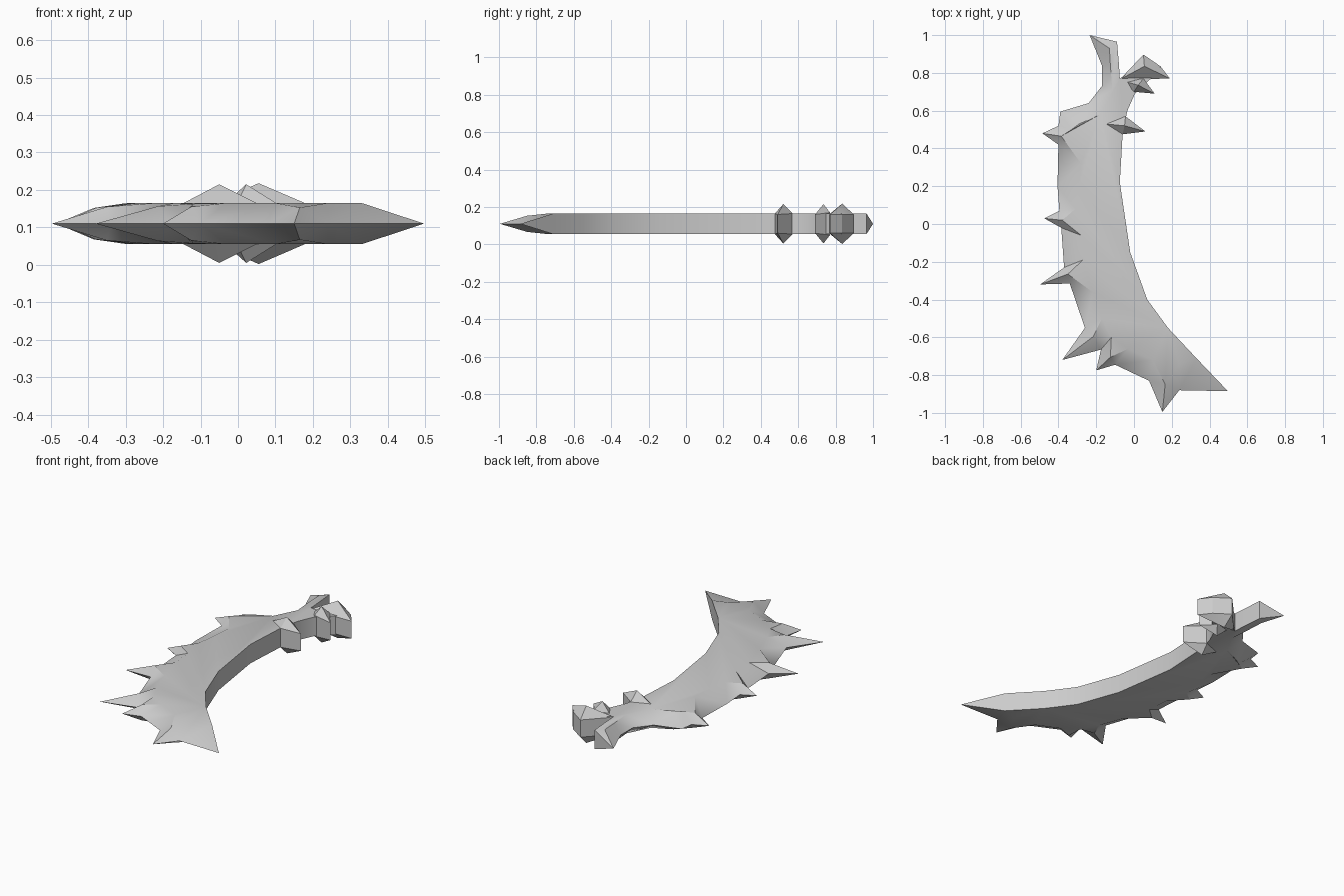
import bpy, bmesh

if "Cube" in bpy.data.objects:
    bpy.data.objects.remove(bpy.data.objects["Cube"])

MID, H = 0.11, 0.055   # middle plane and half thickness


def finish(bm, name, angle=0.5):
    bmesh.ops.recalc_face_normals(bm, faces=bm.faces)
    me = bpy.data.meshes.new(name)
    bm.to_mesh(me)
    bm.free()
    ob = bpy.data.objects.new(name, me)
    bpy.context.collection.objects.link(ob)
    bpy.context.view_layer.objects.active = ob
    ob.select_set(True)
    bpy.ops.object.shade_smooth_by_angle(angle=angle)
    ob.select_set(False)
    return ob


# Blade: sharp outer edge (x, y) paired with its raised shoulder (x, y, half height)
outer = [
    (-.235, 1.0, -.13, .93, .055), (-.17, .84, -.125, .84, .055),
    (-.17, .73, -.115, .71, .055), (-.24, .64, -.18, .58, .055),
    (-.39, .595, -.29, .53, .053), (-.40, .52, -.33, .50, .05),
    (-.485, .48, -.385, .465, .042), (-.40, .42, -.28, .32, .055),
    (-.405, .20, -.29, .20, .055), (-.395, .07, -.31, .08, .053),
    (-.475, .03, -.38, .02, .042), (-.385, -.02, -.28, -.06, .055),
    (-.37, -.23, -.27, -.19, .055), (-.497, -.32, -.35, -.265, .045),
    (-.34, -.315, -.22, -.36, .055), (-.26, -.55, -.17, -.50, .055),
    (-.38, -.72, -.215, -.595, .046), (-.175, -.665, -.12, -.60, .053),
    (-.20, -.775, -.125, -.705, .045), (-.10, -.745, -.03, -.66, .055),
    (.08, -.83, .10, -.72, .055), (.15, -.995, .165, -.85, .043),
    (.24, -.88, .24, -.74, .055),
]
# Full-thickness inner edge, from the lower point up to the forked end
inner = [(.33, -.71), (.18, -.55), (.07, -.40), (-.02, -.15), (-.075, .22),
         (-.06, .48), (-.035, .60), (.005, .69), (.09, .77), (.14, .83),
         (.05, .86), (-.075, .77), (-.08, .85), (-.09, .965)]

bm = bmesh.new()
edge = [bm.verts.new((p[0], p[1], MID)) for p in outer]
tip = bm.verts.new((.497, -.885, MID))
rims = []
for s in (1, -1):
    shoulder = [bm.verts.new((p[2], p[3], MID + s * p[4])) for p in outer]
    wall = [bm.verts.new((x, y, MID + s * H)) for x, y in inner]
    for i in range(len(edge) - 1):
        bm.faces.new((edge[i], edge[i + 1], shoulder[i + 1], shoulder[i]))
    bm.faces.new((edge[-1], tip, wall[0], shoulder[-1]))
    bm.faces.new((edge[0], shoulder[0], wall[-1]))
    bm.faces.new(shoulder + wall)
    rims.append(wall)
top, bot = rims
for i in range(len(inner) - 1):
    bm.faces.new((top[i], top[i + 1], bot[i + 1], bot[i]))
bm.faces.new((tip, top[0], bot[0]))
bm.faces.new((edge[0], top[-1], bot[-1]))
bm.normal_update()
bmesh.ops.triangulate(bm, faces=bm.faces, ngon_method='EAR_CLIP')
finish(bm, "blade", 0.6)


# Faceted thorn collars wrapped round the grip: points mirrored about the middle plane
def collar(name, pts):
    bm = bmesh.new()
    for x, y, h in pts:
        for s in ((1, -1) if h else (1,)):
            bm.verts.new((x, y, MID + s * h))
    res = bmesh.ops.convex_hull(bm, input=bm.verts)
    junk = [v for v in res["geom_interior"] if isinstance(v, bmesh.types.BMVert)]
    if junk:
        bmesh.ops.delete(bm, geom=junk, context='VERTS')
    finish(bm, name, 0.3)


collar("lower_collar", [(-.155, .53, .05), (-.05, .52, .105), (-.045, .57, .055),
                        (-.06, .475, .055), (.06, .49, .05)])
collar("middle_collar", [(-.05, .755, .04), (.022, .735, .105), (.05, .77, .06),
                         (0, .70, .06), (.11, .69, .05)])
collar("end_collar", [(-.075, .765, .05), (.055, .835, .108), (.05, .897, .05),
                      (.14, .835, .05), (.19, .77, .05), (.06, .77, .05)])
